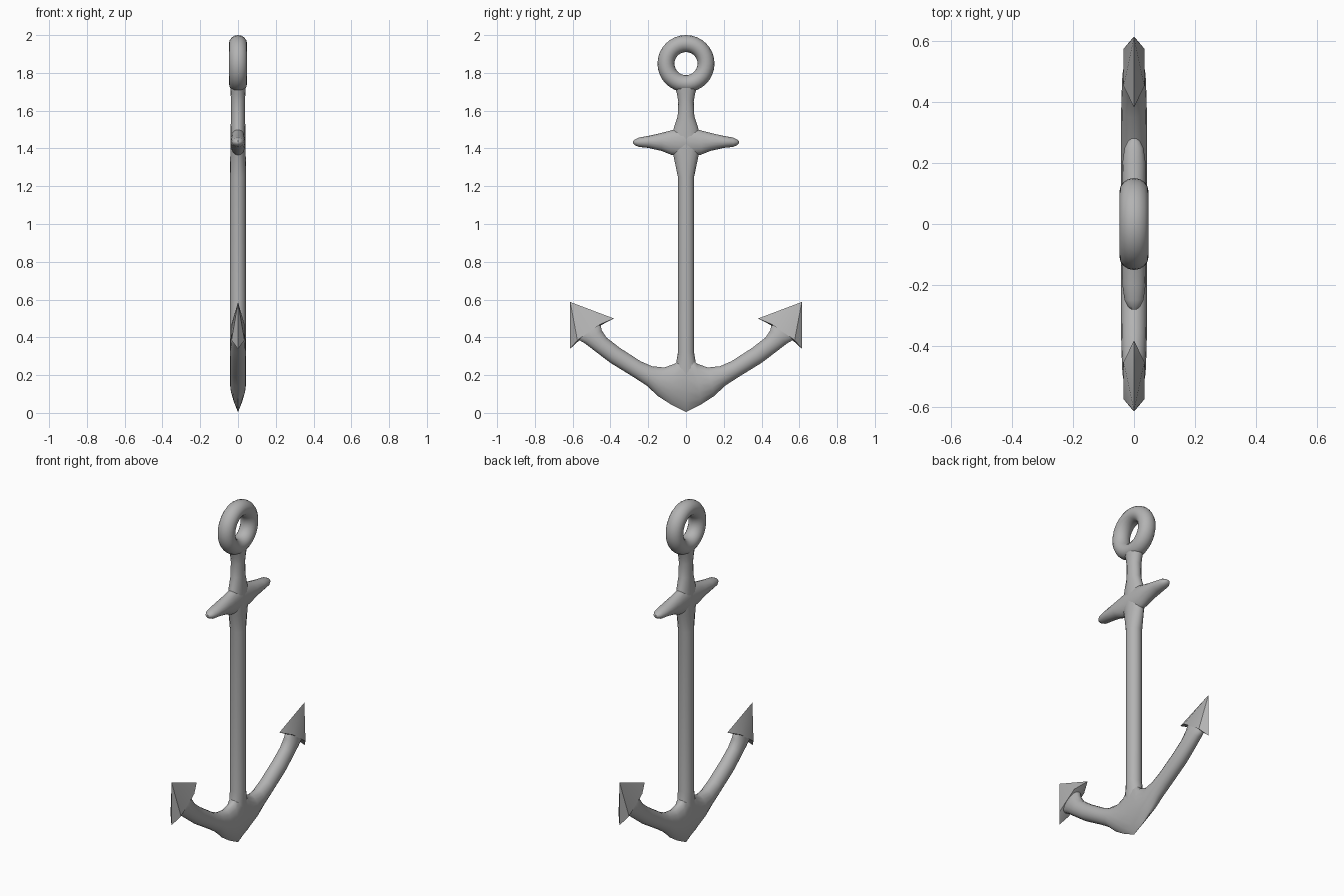
import bpy, bmesh, math
from mathutils import Vector

cube = bpy.data.objects.get("Cube")
if cube:
    bpy.data.objects.remove(cube)

iron = bpy.data.materials.new("grey_iron")
iron.use_nodes = True
GREY = (0.45, 0.45, 0.45, 1)
iron.diffuse_color = GREY
iron.node_tree.nodes["Principled BSDF"].inputs["Base Color"].default_value = GREY


def finish(name, bm, angle=50):
    bmesh.ops.recalc_face_normals(bm, faces=bm.faces)
    mesh = bpy.data.meshes.new(name)
    bm.to_mesh(mesh)
    bm.free()
    mesh.materials.append(iron)
    obj = bpy.data.objects.new(name, mesh)
    bpy.context.collection.objects.link(obj)
    bpy.ops.object.select_all(action='DESELECT')
    obj.select_set(True)
    bpy.context.view_layer.objects.active = obj
    bpy.ops.object.shade_smooth_by_angle(angle=math.radians(angle))
    return obj


def loft(name, sections, sides=16):
    """Sections: (y, z) of one edge, (y, z) of the other, half thickness, sharpness of first edge."""
    bm = bmesh.new()
    rings = []
    for a, b, hx, sharp in sections:
        a, b = Vector((0, *a)), Vector((0, *b))
        mid, half = (a + b) / 2, (b - a) / 2
        ring = []
        for i in range(sides):
            t = math.tau * i / sides
            c, s = math.cos(t), math.sin(t)
            power = sharp if c < 0 else 1
            x = hx * math.copysign(abs(s) ** power, s)
            ring.append(bm.verts.new(mid + half * c + Vector((x, 0, 0))))
        rings.append(ring)
    for r, q in zip(rings, rings[1:]):
        for i in range(sides):
            j = (i + 1) % sides
            bm.faces.new((r[i], r[j], q[j], q[i]))
    bm.faces.new(rings[0])
    bm.faces.new(rings[-1])
    return finish(name, bm)


# Shank, flaring at the crown, the stock and the ring: z, half width, half thickness
shank = [(0.2, 0.07, 0.042), (0.25, 0.054, 0.043), (0.32, 0.043, 0.043),
         (1.25, 0.043, 0.043), (1.36, 0.066, 0.041), (1.43, 0.085, 0.04),
         (1.51, 0.064, 0.039), (1.57, 0.044, 0.037), (1.65, 0.041, 0.037),
         (1.69, 0.048, 0.039), (1.74, 0.065, 0.042)]
loft("shank", [((-w, z), (w, z), t, 1) for z, w, t in shank])

# Stock, tapering to rounded ends: y, lower z, upper z, half thickness
half_stock = [(0, 1.35, 1.52, 0.041), (0.08, 1.367, 1.495, 0.041),
              (0.13, 1.387, 1.482, 0.04), (0.2, 1.403, 1.466, 0.038),
              (0.25, 1.408, 1.458, 0.031), (0.27, 1.417, 1.448, 0.021),
              (0.28, 1.427, 1.44, 0.01)]
stock = [(-y, a, b, t) for y, a, b, t in half_stock[:0:-1]] + half_stock
loft("stock", [((y, a), (y, b), t, 1) for y, a, b, t in stock])

# Arms, meeting in a keel at the crown
arm = [((0, 0.005), (0, 0.36), 0.043, 2), ((0.08, 0.045), (0.055, 0.262), 0.043, 1.7),
       ((0.15, 0.09), (0.115, 0.24), 0.043, 1.4), ((0.205, 0.142), (0.18, 0.247), 0.043, 1.1),
       ((0.27, 0.185), (0.24, 0.273), 0.043, 1), ((0.4, 0.265), (0.35, 0.344), 0.042, 1),
       ((0.47, 0.318), (0.42, 0.398), 0.04, 1), ((0.535, 0.368), (0.447, 0.438), 0.038, 1),
       ((0.57, 0.388), (0.451, 0.468), 0.033, 1), ((0.585, 0.44), (0.5, 0.5), 0.018, 1)]
crown_and_arms = [((-a[0], a[1]), (-b[0], b[1]), t, s) for a, b, t, s in arm[:0:-1]] + arm
loft("crown_and_arms", crown_and_arms)

# Pointed flukes with swept-back barbs
RIM = [(0, 0.382, 0.5), (0.034, 0.452, 0.47), (0.034, 0.575, 0.385),
       (0, 0.615, 0.338), (-0.034, 0.575, 0.385), (-0.034, 0.452, 0.47)]
for side, name in ((1, "back_fluke"), (-1, "front_fluke")):
    bm = bmesh.new()
    rim = [bm.verts.new((x, y * side, z)) for x, y, z in RIM]
    tip = bm.verts.new((0, 0.613 * side, 0.587))
    base = bm.verts.new((0, 0.515 * side, 0.43))
    for p, q in zip(rim, rim[1:] + rim[:1]):
        bm.faces.new((p, q, tip))
        bm.faces.new((q, p, base))
    finish(name, bm, 30)

# Ring at the top
bm = bmesh.new()
MAJOR, MINOR, STEPS, SIDES = 0.106, 0.045, 32, 16
rings = []
for i in range(STEPS):
    u = math.tau * i / STEPS
    ring = []
    for j in range(SIDES):
        v = math.tau * j / SIDES
        r = MAJOR + MINOR * math.cos(v)
        ring.append(bm.verts.new((0.048 * math.sin(v), r * math.cos(u), 1.849 + r * math.sin(u))))
    rings.append(ring)
for i in range(STEPS):
    r, q = rings[i - 1], rings[i]
    for j in range(SIDES):
        bm.faces.new((r[j - 1], r[j], q[j], q[j - 1]))
finish("ring", bm)
